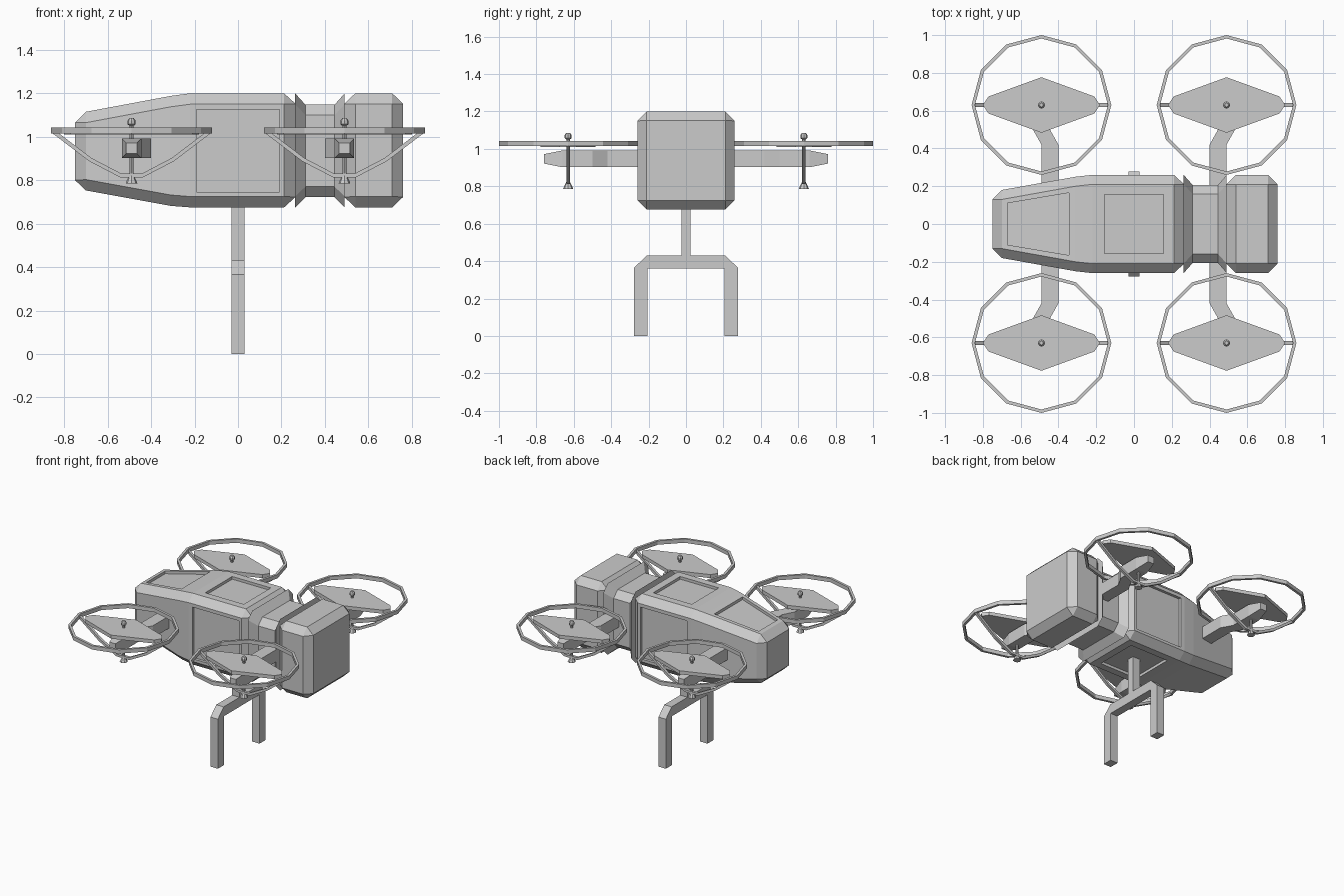
import bpy, bmesh, math
from mathutils import Vector

if "Cube" in bpy.data.objects:
    bpy.data.objects.remove(bpy.data.objects["Cube"])

CZ = 0.9375          # height of the hull axis
RX, RY = 0.49, 0.63  # rotor centre


def loft(name, rings_list, mirror=False):
    """Skin one or more stacks of equal-length rings, capped at both ends."""
    bm = bmesh.new()
    for rings in rings_list:
        vs = [[bm.verts.new(p) for p in r] for r in rings]
        n = len(vs[0])
        for a, b in zip(vs, vs[1:]):
            for i in range(n):
                bm.faces.new((a[i], a[(i + 1) % n], b[(i + 1) % n], b[i]))
        bm.faces.new(vs[0][::-1])
        bm.faces.new(vs[-1])
    bmesh.ops.remove_doubles(bm, verts=bm.verts, dist=1e-5)
    bmesh.ops.recalc_face_normals(bm, faces=bm.faces)
    me = bpy.data.meshes.new(name)
    bm.to_mesh(me)
    bm.free()
    ob = bpy.data.objects.new(name, me)
    bpy.context.collection.objects.link(ob)
    if mirror:
        m = ob.modifiers.new("four_corners", 'MIRROR')
        m.use_axis = (True, True, False)
    return ob


def octagon(x, hy, z0, z1, c):
    """Chamfered rectangle across the hull; c = 0 gives square corners."""
    return [(x, hy, z0 + c), (x, hy, z1 - c), (x, hy - c, z1), (x, c - hy, z1),
            (x, -hy, z1 - c), (x, -hy, z0 + c), (x, c - hy, z0), (x, hy - c, z0)]


def big(x):
    return octagon(x, 0.26, 0.675, 1.2, 0.05)


def end(x):
    return octagon(x, 0.21, 0.723, 1.152, 0)


def neck(x):
    return octagon(x, 0.207, 0.722, 1.148, 0.048)


def disc(r, z, n):
    return [(RX + r * math.cos(2 * math.pi * i / n),
             RY + r * math.sin(2 * math.pi * i / n), z) for i in range(n)]


def flat(pts, z):
    return [(x, y, z) for x, y in pts]


# Cabin with tapered nose
cabin = loft("cabin", [[
    octagon(-0.75, 0.13, 0.80, 1.066, 0), octagon(-0.70, 0.18, 0.753, 1.115, 0.05),
    octagon(-0.31, 0.25, 0.682, 1.188, 0.05), big(-0.22), big(0.212), end(0.265)]])

# Recessed panels: roof, floor, both sides and the sloping nose
d = 0.02
square = [(-0.157, -0.157), (0.157, -0.157), (0.157, 0.157), (-0.157, 0.157)]
side = [(-0.19, 0.745), (0.19, 0.745), (0.19, 1.125), (-0.19, 1.125)]
nose = [(-0.67, -0.11, 1.121), (-0.345, -0.165, 1.181),
        (-0.345, 0.165, 1.181), (-0.67, 0.11, 1.121)]
cutters = [[flat(square, 1.2 - d), flat(square, 1.3)],
           [flat(square, 0.6), flat(square, 0.675 + d)],
           [[(x, y, z - d) for x, y, z in nose], [(x, y, z + 0.1) for x, y, z in nose]]]
for s in (-1, 1):
    cutters.append([[(x, s * (0.26 - d), z) for x, z in side],
                    [(x, s * 0.35, z) for x, z in side]])
cut = loft("panel_cutter", cutters)
cut.hide_render = True
mod = cabin.modifiers.new("panels", 'BOOLEAN')
mod.operation, mod.solver, mod.object = 'DIFFERENCE', 'EXACT', cut
bpy.context.view_layer.objects.active = cabin
bpy.ops.object.modifier_apply(modifier=mod.name)
bpy.data.objects.remove(cut)

# Neck with flared collars, and the rear pod
loft("neck_collar", [[big(0.263), neck(0.31), neck(0.445), big(0.491)]])
loft("rear_pod", [[end(0.489), big(0.54), big(0.71), end(0.76)]])

# Landing stand: one forked profile, given thickness
half = [(0.025, 0.70), (0.025, 0.43), (0.21, 0.43), (0.277, 0.365), (0.277, 0),
        (0.207, 0), (0.207, 0.36)]
fork = half + [(-y, z) for y, z in half[::-1]]
loft("landing_stand", [[[(x, y, z) for y, z in fork] for x in (-0.03, 0.03)]])

# Arms: square tubes that bend outward and taper past the rotor
arm = []
for y, x, h in [(0.15, 0.445, 0.045), (0.42, 0.445, 0.045), (0.50, RX, 0.045),
                (0.66, RX, 0.045), (0.76, RX, 0.025)]:
    arm.append([(x + a * h, y, 0.947 + b * h) for a, b in [(-1, -1), (1, -1), (1, 1), (-1, 1)]])
loft("rotor_arm", [arm], True)

# Twelve-sided guard ring
ring = bmesh.new()
prof = [(0.352, 1.015), (0.37, 1.015), (0.37, 1.043), (0.352, 1.043)]
loops = [[ring.verts.new(p) for p in disc(r, z, 12)] for r, z in prof]
for a, b in zip(loops, loops[1:] + loops[:1]):
    for i in range(12):
        j = (i + 1) % 12
        ring.faces.new((a[i], a[j], b[j], b[i]))
bmesh.ops.recalc_face_normals(ring, faces=ring.faces)
me = bpy.data.meshes.new("guard_ring")
ring.to_mesh(me)
ring.free()
guard = bpy.data.objects.new("guard_ring", me)
bpy.context.collection.objects.link(guard)
guard.modifiers.new("four_corners", 'MIRROR').use_axis = (True, True, False)

# Diamond blade
q = [(0.31, 0), (0.28, 0.045), (0, 0.147), (-0.28, 0.045), (-0.31, 0),
     (-0.28, -0.045), (0, -0.147), (0.28, -0.045)]
blade = [(RX + x, RY + y) for x, y in q]
loft("rotor_blade", [[flat(blade, 1.01), flat(blade, 1.036)]], True)

# Curved strut carrying the ring
path = [(-0.361, 1.025), (-0.19, 0.895), (-0.05, 0.822), (0.05, 0.822),
        (0.19, 0.895), (0.361, 1.025)]
strut = []
for i, (x, z) in enumerate(path):
    a, b = Vector(path[max(i - 1, 0)]), Vector(path[min(i + 1, 5)])
    t = (b - a).normalized() * 0.009
    strut.append([(RX + x - s * t.y, RY + w, z + s * t.x)
                  for s, w in [(-1, -0.01), (1, -0.01), (1, 0.01), (-1, 0.01)]])
loft("ring_strut", [strut], True)

# Shaft with top knob and flared foot
loft("rotor_shaft", [[disc(r, z, 8) for r, z in [
    (0.027, 0.785), (0.025, 0.792), (0.009, 0.825), (0.009, 1.05), (0.019, 1.058),
    (0.019, 1.074), (0.01, 1.086)]]], True)
